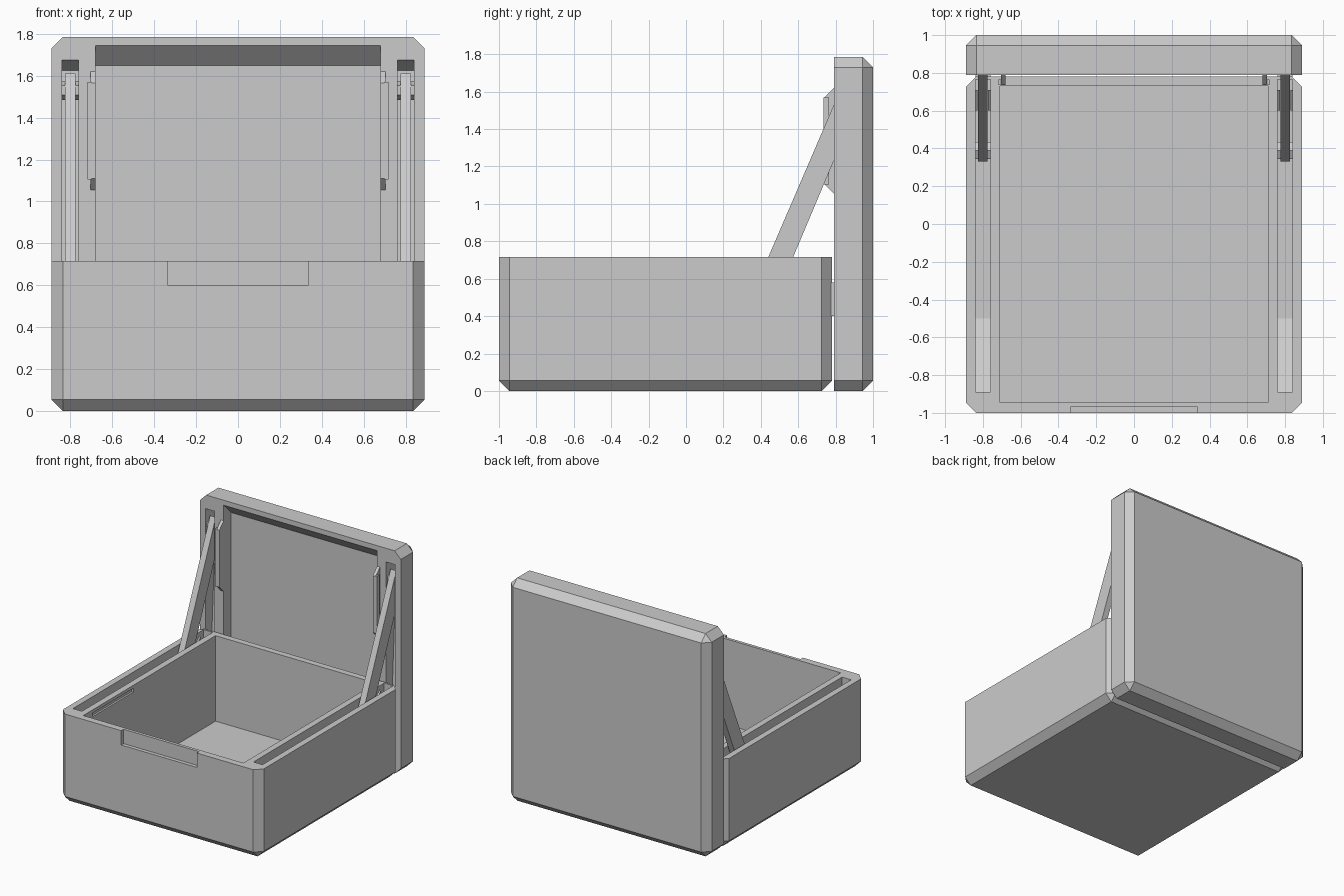
import bpy
import bmesh
from mathutils import Vector

default = bpy.data.objects.get("Cube")
if default:
    bpy.data.objects.remove(default, do_unlink=True)

grey = bpy.data.materials.new("light grey")
grey.use_nodes = True
colour = (0.6, 0.6, 0.6, 1)
grey.diffuse_color = colour
grey.node_tree.nodes["Principled BSDF"].inputs["Base Color"].default_value = colour


def finish(name, bm):
    bmesh.ops.recalc_face_normals(bm, faces=bm.faces)
    mesh = bpy.data.meshes.new(name)
    bm.to_mesh(mesh)
    bm.free()
    mesh.materials.append(grey)
    obj = bpy.data.objects.new(name, mesh)
    bpy.context.scene.collection.objects.link(obj)
    return obj


def block(name, low, high, chamfer=0, keep=None):
    """Box between two corners; edges chosen by keep() stay sharp."""
    low, high = Vector(low), Vector(high)
    bm = bmesh.new()
    bmesh.ops.create_cube(bm, size=1)
    for v in bm.verts:
        v.co = (low + high) / 2 + v.co * (high - low)
    if chamfer:
        edges = [e for e in bm.edges if not all(keep(v.co) for v in e.verts)]
        bmesh.ops.bevel(bm, geom=edges, offset=chamfer, segments=1,
                        affect='EDGES', profile=0.5)
    return finish(name, bm)


def prism(name, profile, x0, x1):
    """Side profile of (y, z) points extruded across x."""
    bm = bmesh.new()
    face = bm.faces.new([bm.verts.new((x0, y, z)) for y, z in profile])
    ext = bmesh.ops.extrude_face_region(bm, geom=[face])["geom"]
    bmesh.ops.translate(bm, vec=(x1 - x0, 0, 0),
                        verts=[g for g in ext if isinstance(g, bmesh.types.BMVert)])
    return finish(name, bm)


def cut(target, cutter):
    mod = target.modifiers.new("cut", 'BOOLEAN')
    mod.operation, mod.solver, mod.object = 'DIFFERENCE', 'EXACT', cutter
    bpy.context.view_layer.objects.active = target
    bpy.ops.object.modifier_apply(modifier=mod.name)
    bpy.data.objects.remove(cutter, do_unlink=True)


def span(side, a, b):
    return sorted((side * a, side * b))


RIM, BACK, FRONT_LID, TOP = 0.715, 0.78, 0.79, 1.785
SIDES = (("left", 1), ("right", -1))

# Main bodies with chamfered outer edges
base = block("box_base", (-0.89, -1, 0), (0.89, BACK, RIM), 0.055,
             lambda c: c.z > RIM - 0.01)
lid = block("open_lid", (-0.89, FRONT_LID, 0), (0.89, 1, TOP), 0.055,
            lambda c: c.y < FRONT_LID + 0.01)

# Storage well and finger recess
cut(base, block("well_cutter", (-0.71, -0.945, 0.03), (0.71, 0.73, 1)))
cut(base, block("recess_cutter", (-0.335, -1.1, 0.6), (0.335, -0.97, 1)))

# Lid hollow with a sloping far edge
cut(lid, prism("hollow_cutter",
               [(0.7, 0.05), (0.7, 1.745), (FRONT_LID, 1.745),
                (0.885, 1.65), (0.885, 0.05)], -0.68, 0.68))

for label, side in SIDES:
    # Arm slots in both halves, and the catch groove inside the well
    x0, x1 = span(side, 0.76, 0.84)
    cut(base, prism("slot_cutter",
                    [(-0.89, 0.9), (-0.89, 0.62), (-0.86, 0.6), (-0.5, 0.36),
                     (0.765, 0.36), (0.765, 0.9)], x0, x1))
    cut(lid, prism("slot_cutter",
                   [(0.7, 0.1), (0.7, 1.675), (FRONT_LID, 1.675),
                    (0.92, 1.625), (0.84, 0.1)], x0, x1))
    g0, g1 = span(side, 0.70, 0.725)
    cut(base, block("groove_cutter", (g0, -0.83, 0.66), (g1, -0.31, 0.69)))

    # Slanted support arm
    a0, a1 = span(side, 0.775, 0.825)
    prism(label + "_support_arm",
          [(0.33, 0.46), (0.444, 0.41), (0.938 - 0.03, 1.51), (0.825, 1.61)], a0, a1)

    # Pivot bosses at the arm ends
    for place, y, z in (("lower", 0.39, 0.45), ("upper", 0.85, 1.53)):
        r = 0.045
        prism(f"{label}_{place}_pivot",
              [(y - r, z - r / 2), (y, z - r), (y + r, z - r / 2),
               (y + r, z + r / 2), (y, z + r), (y - r, z + r / 2)], x0, x1)

    # Stop wedges on the slot walls
    for place, a, b in (("inner", 0.76, 0.772), ("outer", 0.828, 0.84)):
        w0, w1 = span(side, a, b)
        prism(f"{label}_{place}_stop",
              [(0.6, 0.6), (0.71, 0.6), (0.71, 0.68)], w0, w1)

    # Hinge tab bridging the gap
    block(label + "_hinge_tab", (x0, 0.77, 0.4), (x1, 0.8, 0.58))

    # Lid catch with an outward ridge
    c0, c1 = span(side, 0.68, 0.705)
    prism(label + "_lid_catch",
          [(0.735, 1.11), (0.735, 1.565), (0.795, 1.625), (0.795, 1.05)], c0, c1)
    r0, r1 = span(side, 0.70, 0.718)
    block(label + "_catch_ridge", (r0, 0.735, 1.105), (r1, 0.765, 1.57))
